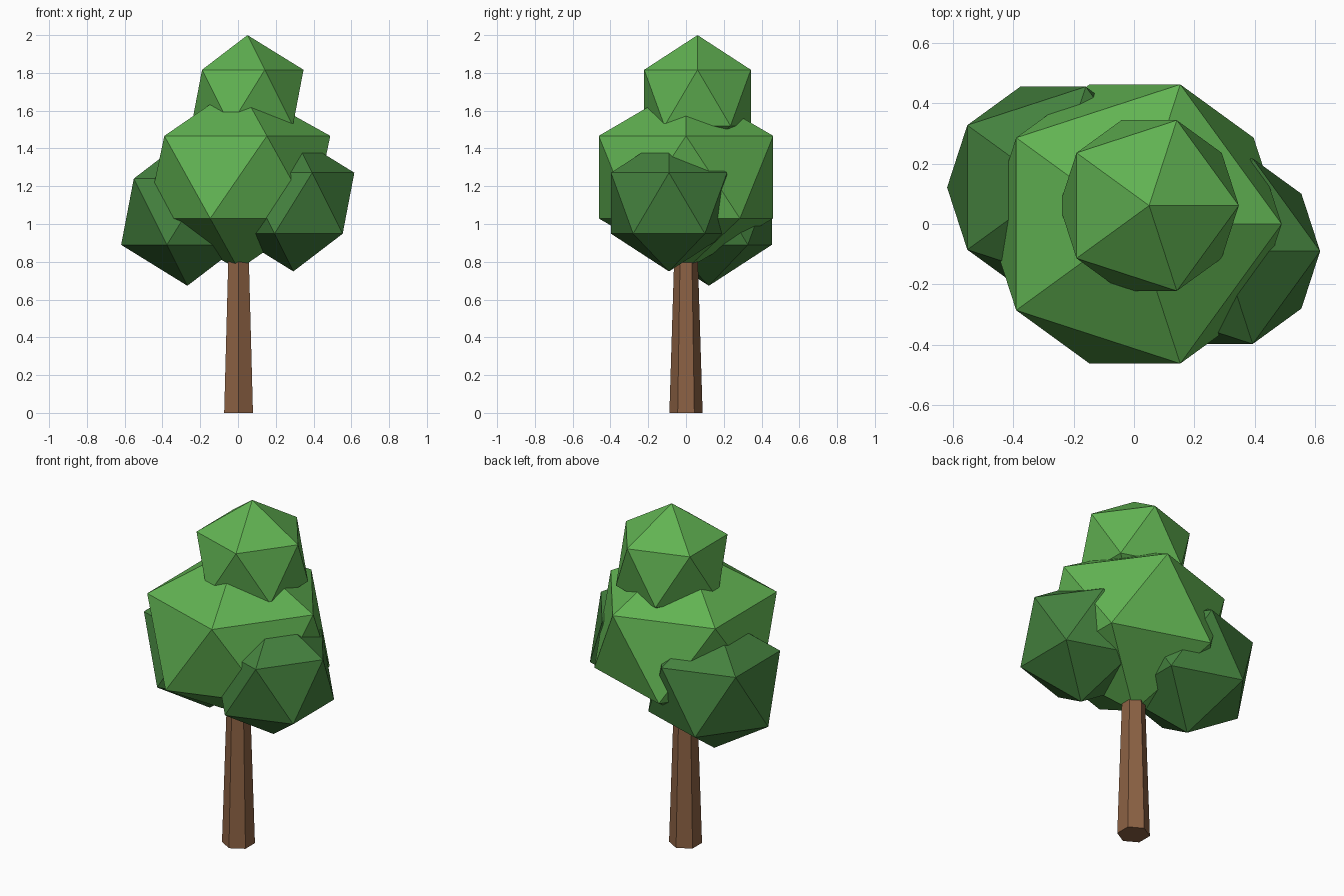
import bpy
import math

if "Cube" in bpy.data.objects:
    bpy.data.objects.remove(bpy.data.objects["Cube"])


def material(name, rgb):
    m = bpy.data.materials.new(name)
    m.diffuse_color = (*rgb, 1)
    m.use_nodes = True
    m.node_tree.nodes["Principled BSDF"].inputs["Base Color"].default_value = m.diffuse_color
    return m


bark = material("bark brown", (0.26, 0.12, 0.057))
light_green = material("light leaf green", (0.12, 0.45, 0.085))
dark_green = material("dark leaf green", (0.058, 0.22, 0.048))


def finish(name, mat):
    ob = bpy.context.object
    ob.name = ob.data.name = name
    ob.data.materials.append(mat)
    return ob


# Tapered six-sided trunk, running up into the crown
height = 1.0
bpy.ops.mesh.primitive_cone_add(vertices=6, radius1=0.088, radius2=0.057,
                                depth=height, location=(0.003, 0, height / 2))
trunk = finish("trunk", bark)
# keep one corner facing the front
if abs(max(v.co.y for v in trunk.data.vertices) - 0.088) > 0.002:
    trunk.rotation_euler.z = math.radians(30)

# Faceted leaf clumps: name, centre, radius, height scale, colour
clumps = [
    ("main_leaf_clump", (0.003, 0, 1.248), 0.543, 0.9, light_green),
    ("top_leaf_clump", (0.05, 0.061, 1.668), 0.332, 1.0, light_green),
    ("left_leaf_clump", (-0.268, 0.121, 1.065), 0.392, 1.0, dark_green),
    ("right_leaf_clump", (0.293, -0.09, 1.11), 0.361, 1.0, dark_green),
]
for name, centre, radius, squash, mat in clumps:
    bpy.ops.mesh.primitive_ico_sphere_add(subdivisions=1, radius=radius, location=centre)
    finish(name, mat).scale.z = squash
